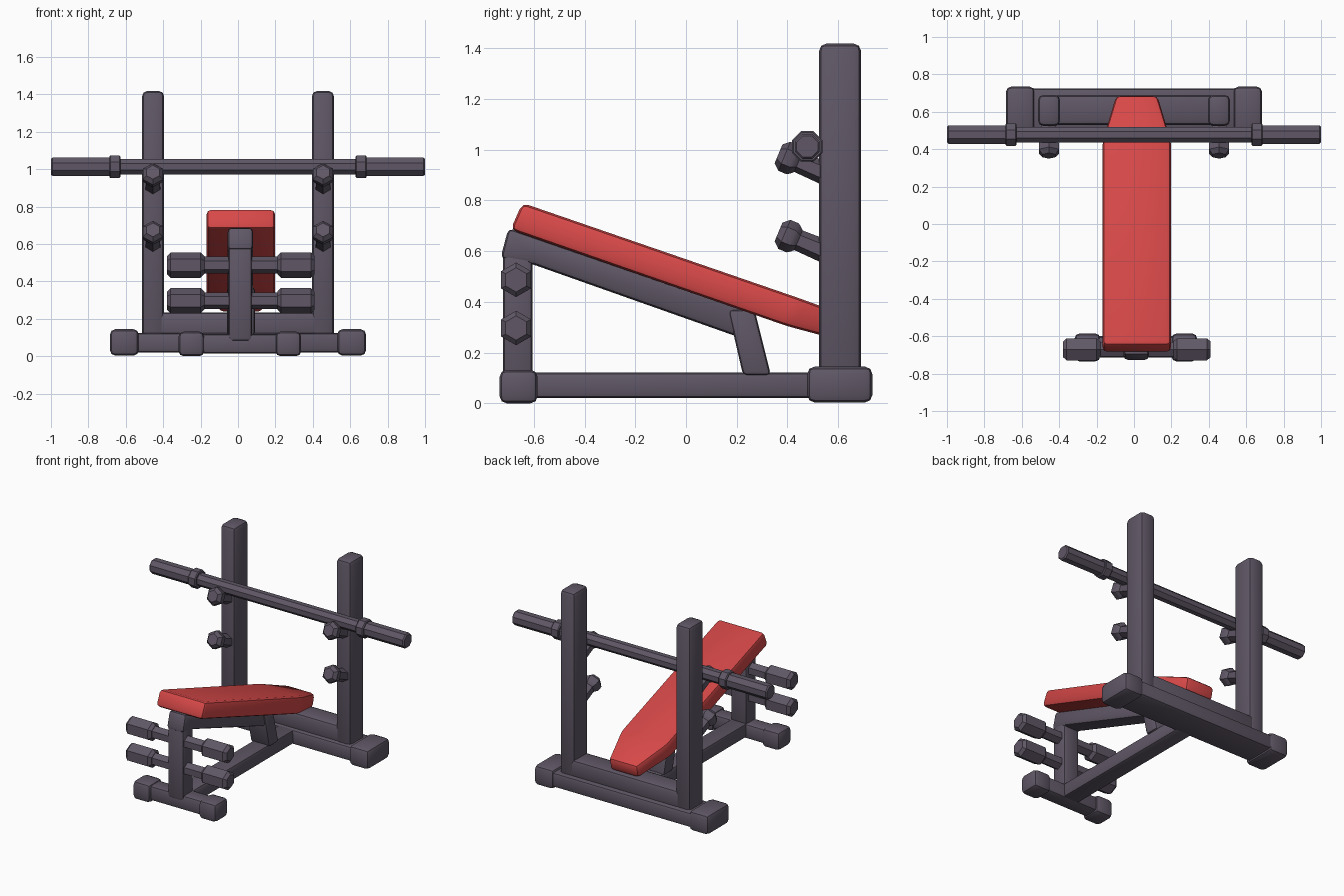
import bpy, bmesh, math
from mathutils import Vector

default = bpy.data.objects.get("Cube")
if default:
    bpy.data.objects.remove(default, do_unlink=True)


def material(name, color):
    m = bpy.data.materials.new(name)
    m.use_nodes = True
    m.diffuse_color = color
    bsdf = next(n for n in m.node_tree.nodes if n.type == 'BSDF_PRINCIPLED')
    bsdf.inputs["Base Color"].default_value = color
    bsdf.inputs["Roughness"].default_value = 0.7
    return m


STEEL = material("dark steel", (0.115, 0.095, 0.132, 1))
RED = material("red padding", (0.68, 0.065, 0.065, 1))
CX = 0.015  # bench centre line


def finish(name, bm, mat, bevel):
    """Turn a bmesh into a bevelled, softly shaded object."""
    bmesh.ops.recalc_face_normals(bm, faces=bm.faces[:])
    if bevel:
        bmesh.ops.bevel(bm, geom=bm.edges[:], offset=bevel, segments=2,
                        profile=0.5, affect='EDGES', clamp_overlap=True)
    mesh = bpy.data.meshes.new(name)
    bm.to_mesh(mesh)
    bm.free()
    mesh.materials.append(mat)
    ob = bpy.data.objects.new(name, mesh)
    bpy.context.scene.collection.objects.link(ob)
    bpy.ops.object.select_all(action='DESELECT')
    ob.select_set(True)
    bpy.context.view_layer.objects.active = ob
    bpy.ops.object.shade_smooth_by_angle(angle=math.radians(32))
    return ob


def box(name, x, y, z, bevel=0.02, mat=STEEL):
    """Bevelled box from its (min, max) range on each axis."""
    bm = bmesh.new()
    bmesh.ops.create_cube(bm, size=1)
    for v in bm.verts:
        v.co = [(lo + hi) / 2 + c * (hi - lo) for c, (lo, hi) in zip(v.co, (x, y, z))]
    return finish(name, bm, mat, bevel)


def slab(name, outline, x, bevel=0.02, mat=STEEL):
    """Side profile in (y, z), extruded across x."""
    bm = bmesh.new()
    rings = [[bm.verts.new((px, y, z)) for y, z in outline] for px in x]
    n = len(outline)
    bm.faces.new(rings[0])
    bm.faces.new(rings[1])
    for i in range(n):
        j = (i + 1) % n
        bm.faces.new((rings[0][i], rings[0][j], rings[1][j], rings[1][i]))
    return finish(name, bm, mat, bevel)


def rod(name, start, end, profile, sides, phase=0.0):
    """Faceted turned part; profile is (distance along, radius)."""
    start, end = Vector(start), Vector(end)
    axis = (end - start).normalized()
    side = axis.cross((0, 0, 1)).normalized()
    up = side.cross(axis)
    bm = bmesh.new()
    rings = []
    for d, r in profile:
        ring = []
        for i in range(sides):
            a = 2 * math.pi * i / sides + phase
            ring.append(bm.verts.new(start + axis * d + (up * math.cos(a) + side * math.sin(a)) * r))
        rings.append(ring)
    for a, b in zip(rings, rings[1:]):
        for i in range(sides):
            j = (i + 1) % sides
            bm.faces.new((a[i], a[j], b[j], b[i]))
    bm.faces.new(rings[0])
    bm.faces.new(rings[-1])
    return finish(name, bm, STEEL, 0)


def capped(length, r, c):
    """Cylinder profile with chamfered ends."""
    return [(0, r - c), (c, r), (length - c, r), (length, r - c)]


# Base frame
box("rear_foot_beam", (-0.6, 0.6), (0.5, 0.725), (0.02, 0.125))
box("rear_cross_beam", (-0.43, 0.43), (0.53, 0.69), (0.1, 0.235), 0.025)
box("front_foot_beam", (CX - 0.25, CX + 0.25), (-0.715, -0.6), (0.015, 0.12))
box("base_spine", (CX - 0.065, CX + 0.065), (-0.66, 0.55), (0.02, 0.122))

# Bench frame
box("front_post", (CX - 0.065, CX + 0.06), (-0.722, -0.605), (0.08, 0.62))
slab("bench_rail", [(-0.732, 0.57), (-0.61, 0.55), (0.21, 0.26), (0.26, 0.36), (-0.70, 0.692)],
     (CX - 0.07, CX + 0.065), 0.022)
slab("bench_strut", [(0.165, 0.37), (0.27, 0.37), (0.335, 0.11), (0.225, 0.11)],
     (CX - 0.075, CX + 0.075), 0.018)

# Padded bench, narrowing at its low end
pad = bmesh.new()
sections = []
for half, (y_top, z_top), (y_low, z_low) in (
        (0.183, (-0.645, 0.79), (-0.692, 0.684)),
        (0.183, (0.45, 0.413), (0.40, 0.304)),
        (0.11, (0.69, 0.325), (0.67, 0.232))):
    sections.append([pad.verts.new((CX + s * half, y, z)) for s, y, z in
                     ((-1, y_low, z_low), (1, y_low, z_low), (1, y_top, z_top), (-1, y_top, z_top))])
for a, b in zip(sections, sections[1:]):
    for i in range(4):
        j = (i + 1) % 4
        pad.faces.new((a[i], a[j], b[j], b[i]))
pad.faces.new(sections[0])
pad.faces.new(sections[-1])
finish("bench_pad", pad, RED, 0.025)

# Paired parts on both sides
for side, s in (("left", 1), ("right", -1)):
    def span(a, b, c=0):
        return tuple(sorted((c + s * a, c + s * b)))

    box(side + "_upright", span(0.395, 0.513), (0.525, 0.69), (0.08, 1.418), 0.028)
    box(side + "_rear_foot", span(0.53, 0.685), (0.478, 0.735), (0.003, 0.145), 0.03)
    box(side + "_front_foot", span(0.19, 0.328, CX - 0.005), (-0.735, -0.585), (0, 0.132), 0.028)

    # Leg rollers on their pegs
    for level, z in (("upper", 0.487), ("lower", 0.297)):
        rod(f"{side}_{level}_roller_peg", (CX, -0.67, z), (CX + s, -0.67, z),
            [(0, 0.045), (0.22, 0.045)], 6)
        rod(f"{side}_{level}_roller", (CX + s * 0.195, -0.67, z), (CX + s, -0.67, z),
            capped(0.2, 0.068, 0.02), 6)

    # Bar rests leaning up and forward
    for level, z in (("upper", 0.965), ("lower", 0.657)):
        rod(f"{side}_{level}_bar_rest", (s * 0.455, 0.60, z - 0.08), (s * 0.455, 0.40, z + 0.004),
            [(0, 0.048), (0.17, 0.042), (0.18, 0.052), (0.195, 0.062),
             (0.23, 0.062), (0.255, 0.04)], 6)

    # Bar sleeve and collar
    rod(side + "_bar_sleeve", (s * 0.64, 0.478, 1.013), (s, 0.478, 1.013),
        capped(0.36, 0.053, 0.008), 8, math.pi / 8)
    rod(side + "_bar_collar", (s * 0.628, 0.478, 1.013), (s, 0.478, 1.013),
        capped(0.06, 0.065, 0.006), 8, math.pi / 8)

rod("bar", (-0.64, 0.478, 1.013), (0.64, 0.478, 1.013),
    [(0, 0.045), (1.28, 0.045)], 8, math.pi / 8)
